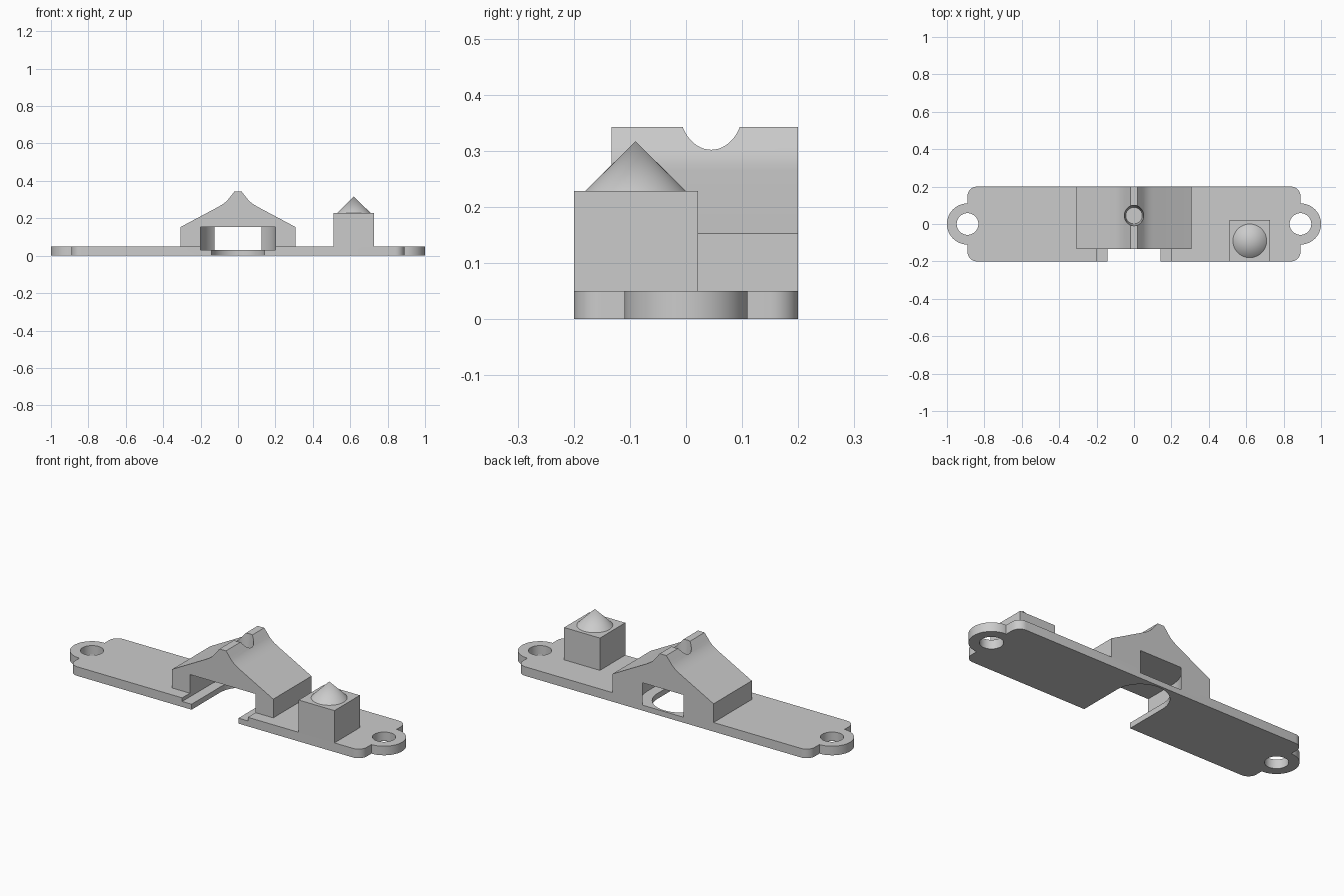
import bpy
import bmesh
import math

cube = bpy.data.objects.get("Cube")
if cube:
    bpy.data.objects.remove(cube, do_unlink=True)

# One plain grey for the whole bracket
grey = bpy.data.materials.new("grey")
grey.use_nodes = True
grey.diffuse_color = (0.6, 0.6, 0.6, 1)
grey.node_tree.nodes["Principled BSDF"].inputs["Base Color"].default_value = (0.6, 0.6, 0.6, 1)


def arc(cx, cy, r, start, end, steps=24):
    angles = [math.radians(start + (end - start) * i / steps) for i in range(steps + 1)]
    return [(cx + r * math.cos(a), cy + r * math.sin(a)) for a in angles]


def finish(name, bm):
    bmesh.ops.recalc_face_normals(bm, faces=bm.faces)
    mesh = bpy.data.meshes.new(name)
    bm.to_mesh(mesh)
    bm.free()
    mesh.materials.append(grey)
    obj = bpy.data.objects.new(name, mesh)
    bpy.context.collection.objects.link(obj)
    return obj


def prism(name, outline, low, high, along_y=False):
    """Extrude an outline along z, or an x-z outline along y."""
    bm = bmesh.new()
    place = (lambda a, b: (a, low, b)) if along_y else (lambda a, b: (a, b, low))
    face = bm.faces.new([bm.verts.new(place(a, b)) for a, b in outline])
    new = bmesh.ops.extrude_face_region(bm, geom=[face])["geom"]
    step = (0, high - low, 0) if along_y else (0, 0, high - low)
    bmesh.ops.translate(bm, vec=step, verts=[v for v in new if isinstance(v, bmesh.types.BMVert)])
    return finish(name, bm)


def frustum(name, x, y, low, high, r_low, r_high, sides=64):
    bm = bmesh.new()
    bmesh.ops.create_cone(bm, cap_ends=True, segments=sides, radius1=r_low,
                          radius2=r_high, depth=high - low)
    bmesh.ops.translate(bm, vec=(x, y, (low + high) / 2), verts=bm.verts)
    return finish(name, bm)


def cut(obj, cutters):
    for cutter in cutters:
        cutter.hide_render = True
        mod = obj.modifiers.new("cut", "BOOLEAN")
        mod.operation = "DIFFERENCE"
        mod.solver = "EXACT"
        mod.object = cutter
        bpy.context.view_layer.objects.active = obj
        bpy.ops.object.modifier_apply(modifier=mod.name)


def slot(name, r, low, high):
    """Slot open to the front with a round inner end."""
    return prism(name, arc(0, 0.045, r, 0, 180, 48) + [(-r, -0.3), (r, -0.3)], low, high)


# Base plate with rounded corners and a round ear at each end
EAR_X, EAR_R, CORNER = 0.89, 0.11, 0.05
half = arc(EAR_X - CORNER, -0.2 + CORNER, CORNER, -90, 0, 8)
half += arc(EAR_X, 0, EAR_R, -90, 90, 32)
half += arc(EAR_X - CORNER, 0.2 - CORNER, CORNER, 0, 90, 8)
outline = half + [(-x, -y) for x, y in half]
plate = prism("base_plate", outline, 0, 0.05)

# Bridge: sloping roof flaring up to a narrow flat ridge
right = [(0.308, 0.05), (0.308, 0.153), (0.10, 0.264), (0.082, 0.275),
         (0.066, 0.287), (0.053, 0.300), (0.042, 0.314), (0.02, 0.342)]
bridge = prism("bridge", right + [(-x, z) for x, z in reversed(right)], -0.133, 0.2, along_y=True)

# Cutters: stepped slot, screw holes and the ridge socket
wide = slot("wide_slot_cutter", 0.2, 0.03, 0.153)
narrow = slot("narrow_slot_cutter", 0.143, -0.1, 0.1)
holes = [frustum("ear_hole_cutter", s * EAR_X, 0, -0.1, 0.1, 0.058, 0.058, 48) for s in (-1, 1)]
socket = frustum("socket_cutter", 0, 0.045, 0.2, 0.36, 0.044, 0.056, 48)
cut(plate, [wide, narrow] + holes)
cut(bridge, [wide, socket])
for cutter in [wide, narrow, socket] + holes:
    bpy.data.objects.remove(cutter, do_unlink=True)

# Square post with a pointed locating cone
post = prism("post", [(0.51, -0.2), (0.728, -0.2), (0.728, 0.021), (0.51, 0.021)], 0.05, 0.228)
cone = frustum("post_cone", 0.619, -0.09, 0.228, 0.317, 0.09, 0)

# Smooth the curved walls, keep the edges sharp
bpy.ops.object.select_all(action="DESELECT")
for obj in (plate, bridge, post, cone):
    obj.select_set(True)
bpy.context.view_layer.objects.active = plate
bpy.ops.object.shade_smooth_by_angle(angle=math.radians(25))
